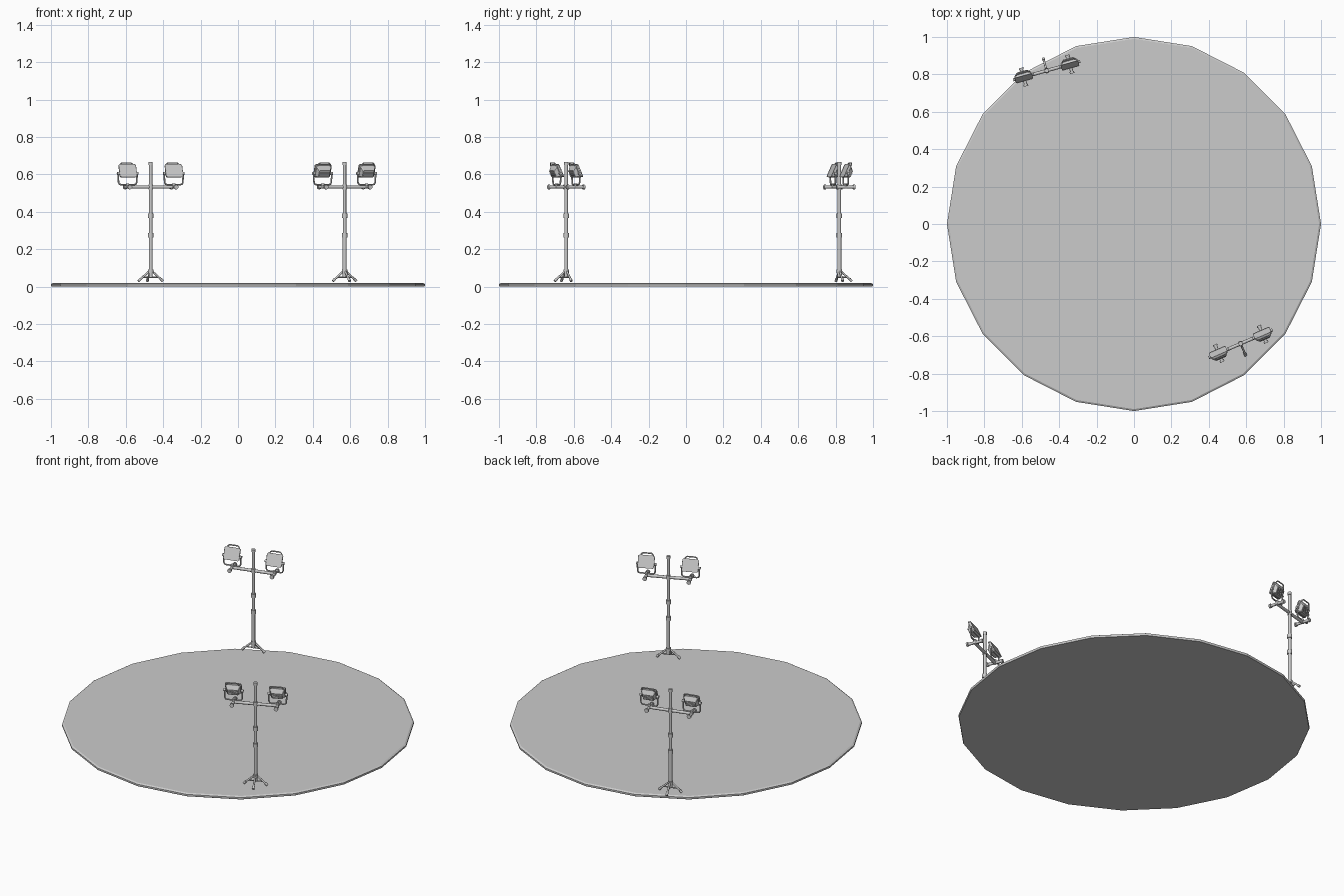
import bpy, bmesh, math
from mathutils import Vector, Matrix

if "Cube" in bpy.data.objects:
    bpy.data.objects.remove(bpy.data.objects["Cube"])


def finish(name, bm, M, smooth=False):
    bmesh.ops.recalc_face_normals(bm, faces=bm.faces)
    me = bpy.data.meshes.new(name)
    bm.to_mesh(me)
    bm.free()
    ob = bpy.data.objects.new(name, me)
    ob.matrix_world = M
    bpy.context.collection.objects.link(ob)
    if smooth:
        bpy.ops.object.select_all(action='DESELECT')
        ob.select_set(True)
        bpy.context.view_layer.objects.active = ob
        bpy.ops.object.shade_smooth_by_angle(angle=math.radians(40))
    return ob


def loft(bm, rings):
    loops = [[bm.verts.new(p) for p in r] for r in rings]
    n = len(loops[0])
    for a, b in zip(loops, loops[1:]):
        for i in range(n):
            j = (i + 1) % n
            bm.faces.new((a[i], a[j], b[j], b[i]))
    bm.faces.new(loops[0][::-1])
    bm.faces.new(loops[-1])


def rod(bm, a, b, r, r2=None, n=12):
    a, b = Vector(a), Vector(b)
    q = (b - a).to_track_quat('Z', 'Y')
    loft(bm, [[p + q @ Vector((s * math.cos(2 * math.pi * i / n), s * math.sin(2 * math.pi * i / n), 0))
               for i in range(n)] for p, s in ((a, r), (b, r2 or r))])


def rods(name, M, items):
    bm = bmesh.new()
    for it in items:
        rod(bm, *it)
    return finish(name, bm, M, True)


def bent_tube(name, M, pts, r, n=8):
    # tube along an open path in the local xz plane
    pts = [Vector((x, 0, z)) for x, z in pts]
    rings = []
    for i, p in enumerate(pts):
        t = (pts[min(i + 1, len(pts) - 1)] - pts[max(i - 1, 0)]).normalized()
        side = Vector((-t.z, 0, t.x))
        rings.append([p + r * (math.cos(2 * math.pi * k / n) * side
                               + math.sin(2 * math.pi * k / n) * Vector((0, 1, 0))) for k in range(n)])
    bm = bmesh.new()
    loft(bm, rings)
    finish(name, bm, M, True)


def plate(w, zb, zt, y, c):
    # rectangle outline with cut corners
    return [Vector((x, y, z)) for x, z in ((-w + c, zb), (w - c, zb), (w, zb + c), (w, zt - c),
                                           (w - c, zt), (-w + c, zt), (-w, zt - c), (-w, zb + c))]


def lamp(M):
    # bracket arms around the lamp
    right = [(0.02, -0.06), (0.037, -0.06), (0.046, -0.057), (0.05, -0.049), (0.052, -0.02), (0.052, 0.004)]
    bent_tube("lamp_bracket", M, [(-x, z) for x, z in right[::-1]] + right, 0.0045)
    rods("bracket_knobs", M, [((s * 0.044, 0, 0), (s * 0.058, 0, 0), 0.008) for s in (-1, 1)])
    # tilted housing, front faces local -y
    T = M @ Matrix.Rotation(math.radians(-24), 4, 'X')
    bm = bmesh.new()
    loft(bm, [plate(0.046, -0.024, 0.047, -0.012, 0.006), plate(0.046, -0.024, 0.047, 0.0, 0.006),
              plate(0.042, -0.021, 0.043, 0.002, 0.006), plate(0.032, -0.015, 0.026, 0.022, 0.004)])
    finish("lamp_housing", bm, T)
    # front rim and glass
    bm = bmesh.new()
    loft(bm, [plate(0.048, -0.026, 0.049, -0.014, 0.007), plate(0.048, -0.026, 0.049, -0.008, 0.007)])
    bm.faces.ensure_lookup_table()
    front = min(bm.faces, key=lambda f: f.calc_center_median().y)
    bmesh.ops.inset_region(bm, faces=[front], thickness=0.006)
    bmesh.ops.translate(bm, verts=front.verts, vec=(0, 0.003, 0))
    finish("lamp_front", bm, T)
    # cooling ribs on the back
    bm = bmesh.new()
    for i in range(5):
        z = -0.009 + i * 0.007
        loft(bm, [plate(0.029, z, z + 0.003, y, 0.0008) for y in (0.018, 0.026)])
    finish("cooling_ribs", bm, T)
    # carrying handle
    bent_tube("lamp_handle", T, [(-0.038, 0.044), (-0.033, 0.055), (-0.025, 0.061),
                                 (0.025, 0.061), (0.033, 0.055), (0.038, 0.044)], 0.004)


def stand(x, y, angle):
    M = Matrix.Translation((x, y, 0)) @ Matrix.Rotation(math.radians(angle), 4, 'Z')
    # telescopic pole
    rods("pole", M, [((0, 0, 0.05), (0, 0, 0.28), 0.0105), ((0, 0, 0.28), (0, 0, 0.38), 0.0095),
                     ((0, 0, 0.38), (0, 0, 0.66), 0.009)])
    rods("pole_collars", M, [((0, 0, z - 0.012), (0, 0, z + 0.012), 0.0145) for z in (0.275, 0.378)]
         + [((0, 0, 0.073), (0, 0, 0.09), 0.015), ((0, 0, 0.65), (0, 0, 0.667), 0.0115),
            ((0, 0, 0.52), (0, 0, 0.546), 0.0125)])
    # three legs with braces and feet
    legs, feet = [], []
    for a in (0, 90, 180):
        d = Vector((math.cos(math.radians(a)), math.sin(math.radians(a)), 0))
        up = Vector((0, 0, 1))
        legs += [(d * 0.008 + up * 0.082, d * 0.062 + up * 0.035, 0.0055),
                 (up * 0.05, d * 0.044 + up * 0.05, 0.0035)]
        feet += [(d * 0.056 + up * 0.041, d * 0.068 + up * 0.029, 0.0075)]
    rods("legs", M, legs)
    rods("feet", M, feet)
    # crossbar with a short knobbed peg under each lamp
    z = 0.532
    rods("crossbar", M, [((-0.135, 0, z), (0.135, 0, z), 0.009)])
    for s in (-1, 1):
        cx = s * 0.128
        rods("lamp_peg", M, [((cx, -0.048, z), (cx, 0.048, z), 0.0085)]
             + [((cx, t * 0.04, z), (cx, t * 0.051, z), 0.0125) for t in (-1, 1)])
        rods("lamp_post", M, [((cx, 0, z), (cx, 0, z + 0.02), 0.009)])
        lamp(M @ Matrix.Translation((cx, 0, 0.605)))


# twenty-sided platform with a chamfered top edge
bm = bmesh.new()
loft(bm, [[Vector((r * math.cos(i * math.pi / 10), r * math.sin(i * math.pi / 10), h)) for i in range(20)]
          for r, h in ((0.997, 0.0), (1.0, 0.005), (1.0, 0.013), (0.99, 0.019))])
finish("platform", bm, Matrix.Identity(4))

# two floodlight stands facing each other
stand(-0.467, 0.82, 15.5)
stand(0.57, -0.64, 203.5)
